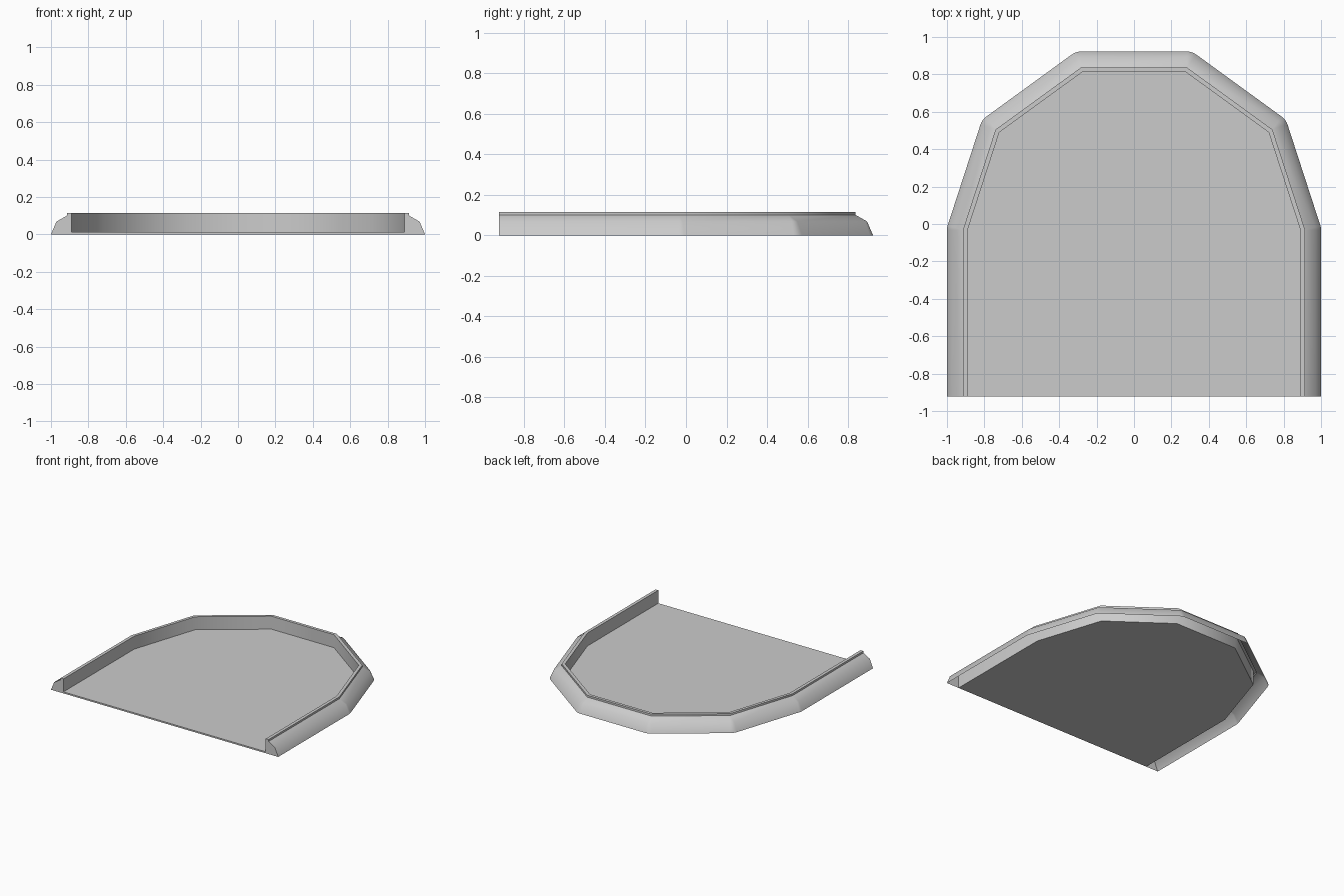
import bpy, bmesh
from math import radians, cos, sin

if "Cube" in bpy.data.objects:
    bpy.data.objects.remove(bpy.data.objects["Cube"])

CY = -0.033        # centre of the ten-sided curve
FRONT = -0.923     # open front edge
R_LIP, R_IN = 0.915, 0.89
FLOOR = 0.012
ARC = 4            # facets in each rounded outer corner


def path(radius, offset=0.0):
    """Half-decagon with straight legs to the front; offset rounds the corners outward."""
    pts = [(radius + offset, FRONT)]
    for k in range(6):
        a0, a1 = max(0, 36 * k - 18), min(180, 36 * k + 18)
        c = radians(36 * k)
        for j in range(ARC + 1):
            n = radians(a0 + (a1 - a0) * j / ARC)
            pts.append((radius * cos(c) + offset * cos(n),
                        CY + radius * sin(c) + offset * sin(n)))
    pts.append((-radius - offset, FRONT))
    return pts


def finish(name, bm):
    bmesh.ops.remove_doubles(bm, verts=bm.verts, dist=1e-5)
    bmesh.ops.recalc_face_normals(bm, faces=bm.faces)
    me = bpy.data.meshes.new(name)
    bm.to_mesh(me)
    bm.free()
    ob = bpy.data.objects.new(name, me)
    bpy.context.collection.objects.link(ob)
    bpy.ops.object.select_all(action='DESELECT')
    ob.select_set(True)
    bpy.context.view_layer.objects.active = ob
    bpy.ops.object.shade_smooth_by_angle(angle=radians(38))
    return ob


# Rim: curved flange, raised lip and inner wall, hollow underneath, capped at the front
profile = [(R_LIP, 0.085, 0), (R_LIP, 0.056, 0.068), (R_LIP, 0, 0.10),
           (R_LIP, 0, 0.115), (R_IN, 0, 0.115), (R_IN, 0, 0)]
bm = bmesh.new()
rows = [[bm.verts.new((x, y, z)) for x, y in path(r, o)] for r, o, z in profile]
for a, b in zip(rows, rows[1:]):
    for i in range(len(a) - 1):
        bm.faces.new((a[i], a[i + 1], b[i + 1], b[i]))
for end in (0, -1):
    bm.faces.new([row[end] for row in rows])
finish("rim", bm)

# Floor: thin flat plate inside the rim
bm = bmesh.new()
outline = list(dict.fromkeys((round(x, 5), round(y, 5)) for x, y in path(R_IN)))
plate = bm.faces.new([bm.verts.new((x, y, 0)) for x, y in outline])
ext = bmesh.ops.extrude_face_region(bm, geom=[plate], use_keep_orig=True)
bmesh.ops.translate(bm, vec=(0, 0, FLOOR),
                    verts=[g for g in ext["geom"] if isinstance(g, bmesh.types.BMVert)])
finish("floor", bm)
